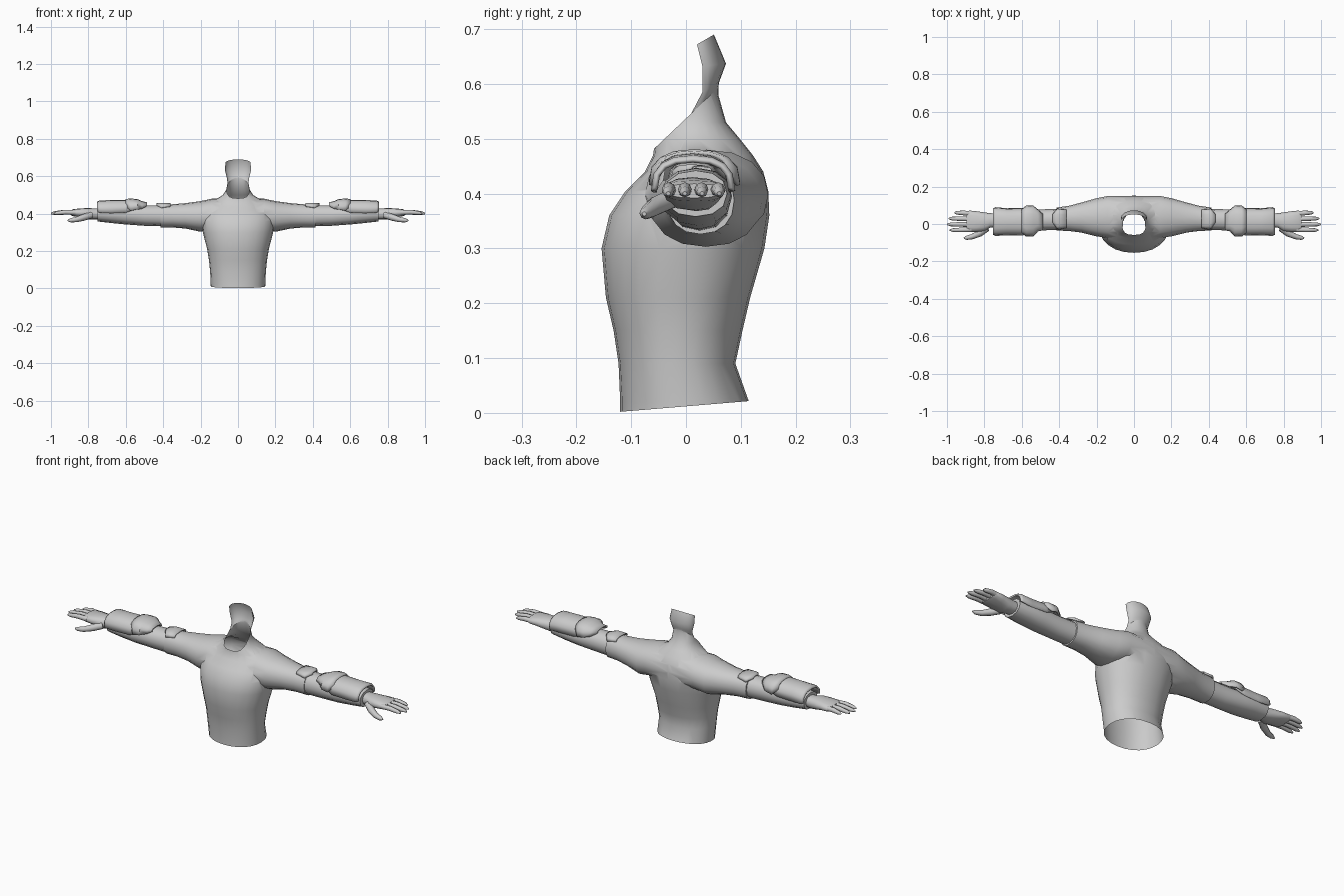
import bpy, bmesh, math
from mathutils import Vector

if "Cube" in bpy.data.objects:
    bpy.data.objects.remove(bpy.data.objects["Cube"])


def skin(name, rows, closed=True, cap=True, mirror=False, thick=0.0, angle=40):
    """Bridge rows of points into a surface."""
    bm = bmesh.new()
    vr = [[bm.verts.new(p) for p in r] for r in rows]
    n = len(rows[0])
    for a, b in zip(vr, vr[1:]):
        for i in range(n if closed else n - 1):
            j = (i + 1) % n
            bm.faces.new((a[i], a[j], b[j], b[i]))
    if closed and cap:
        bm.faces.new(vr[0])
        bm.faces.new(vr[-1])
    bmesh.ops.recalc_face_normals(bm, faces=bm.faces)
    me = bpy.data.meshes.new(name)
    bm.to_mesh(me)
    bm.free()
    ob = bpy.data.objects.new(name, me)
    bpy.context.collection.objects.link(ob)
    if thick:
        m = ob.modifiers.new("thickness", 'SOLIDIFY')
        m.thickness = thick
        m.offset = 0
    if mirror:
        ob.modifiers.new("mirror", 'MIRROR')
    smooth(ob, angle)
    return ob


def smooth(ob, angle):
    bpy.ops.object.select_all(action='DESELECT')
    bpy.context.view_layer.objects.active = ob
    ob.select_set(True)
    bpy.ops.object.shade_smooth_by_angle(angle=math.radians(angle))


def spow(v, e):
    return math.copysign(abs(v) ** e, v)


def unit(n, e=1.0):
    return [(spow(math.cos(2 * math.pi * i / n), e), spow(math.sin(2 * math.pi * i / n), e)) for i in range(n)]


def ring_x(x, y0, y1, z0, z1, n=12, e=0.9):
    return [(x, (y0 + y1) / 2 + c * (y1 - y0) / 2, (z0 + z1) / 2 + s * (z1 - z0) / 2) for c, s in unit(n, e)]


def ring_z(z, hw, y0, y1, n=24):
    return [(c * hw, (y0 + y1) / 2 + s * (y1 - y0) / 2, z) for c, s in unit(n, 0.92)]


def arch(x, y0, y1, edge, top, n=8):
    """Open arch across the arm, for armour plates."""
    out = []
    for i in range(n + 1):
        t = math.pi * i / n
        out.append((x, (y0 + y1) / 2 - (y1 - y0) / 2 * spow(math.cos(t), 0.8),
                    edge + (top - edge) * math.sin(t) ** 0.75))
    return out


def tube(name, pts, n=8):
    """Tapered digit through (x, y, z, radius) points."""
    rows = []
    for k, p in enumerate(pts):
        a, b = Vector(pts[max(k - 1, 0)][:3]), Vector(pts[min(k + 1, len(pts) - 1)][:3])
        d = (b - a).normalized()
        u = d.cross(Vector((0, 0, 1))).normalized()
        w = u.cross(d)
        rows.append([Vector(p[:3]) + (u * c + w * s) * p[3] for c, s in unit(n)])
    return skin(name, rows, mirror=True, angle=60)


# torso and sleeves joined into one skin
torso = skin("torso", [ring_z(*r) for r in [
    (-.03, .144, -.12, .117), (.02, .146, -.12, .115), (.09, .149, -.123, .09),
    (.15, .155, -.132, .103), (.21, .165, -.146, .117), (.30, .188, -.154, .143),
    (.36, .196, -.14, .152), (.405, .19, -.11, .150), (.44, .165, -.075, .141),
    (.47, .13, -.06, .122), (.50, .08, -.056, .098), (.53, .062, -.05, .073),
    (.58, .055, -.045, .059), (.63, .055, -.045, .059)]])
half = [(.14, -.075, .15, .315, .48), (.20, -.066, .138, .303, .467), (.28, -.046, .115, .32, .456),
        (.35, -.037, .097, .326, .450), (.415, -.035, .088, .326, .450)]
sleeves = skin("sleeves", [ring_x(-h[0], *h[1:], n=16) for h in reversed(half)]
               + [ring_x(*h, n=16) for h in half])
m = torso.modifiers.new("join", 'BOOLEAN')
m.operation, m.solver, m.object = 'UNION', 'EXACT', sleeves
bpy.ops.object.select_all(action='DESELECT')
bpy.context.view_layer.objects.active = torso
while torso.modifiers[0] != m:
    torso.modifiers.move(len(torso.modifiers) - 1, 0)
bpy.ops.object.modifier_apply(modifier=m.name)
bpy.data.objects.remove(sleeves)

# open waist and slanted open collar
bm = bmesh.new()
bm.from_mesh(torso.data)
for co, no in [((0, -.12, .002), (0, .083, -1)), ((0, 0, .537), (0, -.95, 1))]:
    bmesh.ops.bisect_plane(bm, geom=bm.verts[:] + bm.edges[:] + bm.faces[:],
                           plane_co=co, plane_no=no, clear_outer=True)
bm.to_mesh(torso.data)
bm.free()
smooth(torso, 50)

# open shell at the back of the neck and head
rows = []
for hw, yf, yb, zs, zb in [(.056, .008, .059, .543, .592), (.058, .03, .06, .585, .602),
                           (.070, .03, .073, .632, .637), (.067, .02, .051, .672, .69)]:
    rows.append([(hw * math.sin(t), yf + (yb - yf) * math.cos(t), zs + (zb - zs) * math.cos(t))
                 for t in [math.pi * (i / 12 - .5) for i in range(13)]])
skin("neck_back", rows, closed=False, angle=60)

# forearm
skin("forearm", [ring_x(*r) for r in [
    (.39, -.032, .082, .332, .445), (.50, -.034, .078, .335, .444), (.60, -.045, .084, .342, .447),
    (.68, -.045, .082, .350, .446), (.75, -.040, .075, .358, .442)]], mirror=True)

# armour plates
skin("forearm_guard", [arch(*r) for r in [
    (.545, -.045, .080, .425, .470), (.60, -.058, .082, .405, .470),
    (.68, -.057, .080, .402, .469), (.74, -.060, .086, .405, .466), (.752, -.055, .080, .410, .460)]],
    closed=False, mirror=True, thick=.008)
skin("elbow_guard", [arch(*r) for r in [
    (.488, -.030, .050, .440, .456), (.515, -.036, .074, .425, .463),
    (.540, -.064, .095, .422, .474), (.575, -.064, .095, .415, .477), (.60, -.045, .075, .440, .474)]],
    closed=False, mirror=True, thick=.008)
skin("sleeve_tab", [arch(*r) for r in [
    (.36, -.020, .075, .438, .455), (.41, -.025, .080, .430, .455), (.435, .010, .050, .444, .453)]],
    closed=False, mirror=True, thick=.005)

# hand
skin("palm", [ring_x(*r, n=12, e=.8) for r in [
    (.74, -.018, .056, .370, .428), (.77, -.020, .058, .368, .428), (.80, -.038, .062, .370, .430),
    (.84, -.042, .068, .380, .428), (.88, -.042, .072, .386, .424), (.895, -.036, .066, .392, .418)]],
    mirror=True, angle=60)
for label, y, tip in [("index", -.030, .985), ("middle", -.002, 1.0), ("ring", .027, .99), ("little", .056, .96)]:
    d = tip - .87
    tube(label + "_finger", [(.87, y, .406, .013), (.87 + d * .45, y * 1.05, .408, .0125),
                             (.87 + d * .85, y * 1.08, .403, .010), (tip, y * 1.08, .400, .004)])
tube("thumb", [(.785, -.022, .392, .018), (.825, -.050, .380, .018), (.865, -.068, .368, .014),
               (.895, -.074, .364, .011), (.910, -.076, .363, .004)])
